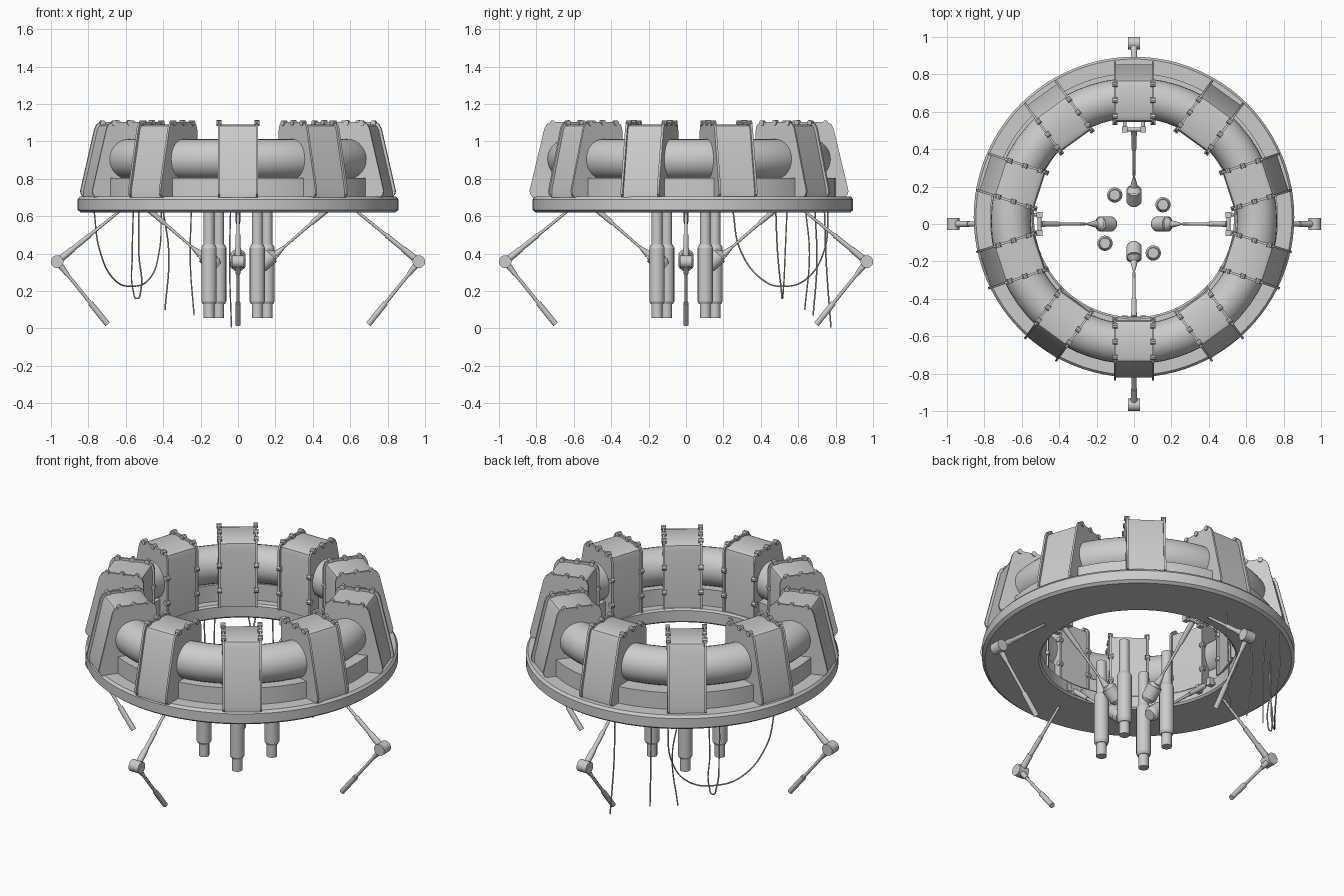
import bpy, bmesh, math
from mathutils import Vector, Matrix

cube = bpy.data.objects.get("Cube")
if cube:
    bpy.data.objects.remove(cube, do_unlink=True)

GREY = (0.6, 0.6, 0.6, 1)
metal = bpy.data.materials.new("plain grey")
metal.diffuse_color = GREY
metal.use_nodes = True
metal.node_tree.nodes["Principled BSDF"].inputs["Base Color"].default_value = GREY

DISC_Y = 0.037   # centre of the base disc and plinth
RING_Y = 0.016   # centre of the tube and the clamps


def place(name, mesh, y=0, turn=0):
    ob = bpy.data.objects.new(name, mesh)
    bpy.context.collection.objects.link(ob)
    ob.location.y = y
    ob.rotation_euler.z = turn
    return ob


def finish(name, bm):
    bmesh.ops.recalc_face_normals(bm, faces=bm.faces)
    mesh = bpy.data.meshes.new(name)
    bm.to_mesh(mesh)
    bm.free()
    mesh.materials.append(metal)
    mesh.shade_smooth()
    mesh.set_sharp_from_angle(angle=math.radians(32))
    return mesh


def lathe(name, profile, y, steps=72):
    """Closed (radius, z) profile spun about the z axis."""
    bm = bmesh.new()
    vs = [bm.verts.new((r, 0, z)) for r, z in profile]
    es = [bm.edges.new((vs[i - 1], vs[i])) for i in range(len(vs))]
    bmesh.ops.spin(bm, geom=vs + es, cent=(0, 0, 0), axis=(0, 0, 1),
                   angle=math.tau, steps=steps, use_merge=True)
    bmesh.ops.remove_doubles(bm, verts=bm.verts, dist=0.0001)
    return place(name, finish(name, bm), y)


def rod(bm, a, b, r1, r2=None, sides=14):
    """Cylinder or cone from a to b."""
    a, b = Vector(a), Vector(b)
    d = b - a
    m = Matrix.Translation((a + b) / 2) @ d.to_track_quat('Z', 'Y').to_matrix().to_4x4()
    bmesh.ops.create_cone(bm, cap_ends=True, segments=sides, radius1=r1,
                          radius2=r1 if r2 is None else r2, depth=d.length, matrix=m)


def slab(bm, profile, y0, y1):
    """(x, z) profile extruded from y0 to y1."""
    face = bm.faces.new([bm.verts.new((x, y0, z)) for x, z in profile])
    out = bmesh.ops.extrude_face_region(bm, geom=[face])
    moved = [v for v in out["geom"] if isinstance(v, bmesh.types.BMVert)]
    bmesh.ops.translate(bm, verts=moved, vec=(0, y1 - y0, 0))


def box(bm, centre, size):
    bmesh.ops.create_cube(bm, size=1, matrix=Matrix.Translation(centre)
                          @ Matrix.Diagonal((*size, 1)))


# Base disc with a rounded rim, and the low plinth on it
lathe("base_disc", [(.535, .63), (.545, .62), (.84, .62), (.857, .633),
                    (.857, .69), (.845, .705), (.545, .705), (.535, .695)], DISC_Y, 96)
lathe("plinth_ring", [(.59, .70), (.77, .70), (.77, .805), (.59, .805)], DISC_Y)

# Ring tube
tube = [(.658 + .107 * math.cos(k * math.tau / 28), .905 + .107 * math.sin(k * math.tau / 28))
        for k in range(28)]
lathe("ring_tube", tube, RING_Y, 60)

# Ten clamps: a core, two edge flanges and bolts
core = [(.53, .70), (.53, 1.05), (.537, 1.078), (.56, 1.09), (.728, 1.09),
        (.748, 1.083), (.76, 1.06), (.836, .74), (.836, .70)]
flange = [(.518, .70), (.518, 1.06), (.528, 1.09), (.555, 1.103), (.735, 1.103),
          (.76, 1.093), (.773, 1.07), (.853, .735), (.848, .715), (.83, .70)]
bm = bmesh.new()
slab(bm, core, -.098, .098)
for s in (-1, 1):
    slab(bm, flange, s * .096, s * .108)
    for x, z in ((.56, 1.098), (.645, 1.1), (.73, 1.098), (.527, .95), (.527, .8)):
        rod(bm, (x, s * .088, z), (x, s * .114, z), .015, sides=10)
clamp = finish("clamp", bm)
for k in range(10):
    place(f"clamp_{k + 1}", clamp, RING_Y, math.radians(90 + 36 * k))

# Outer folding legs: upper strut, elbow and lower strut
bm = bmesh.new()
elbow = Vector((.967, 0, .357))
hip, foot = Vector((.63, 0, .63)), Vector((.697, 0, .022))
up, low = hip - elbow, foot - elbow
rod(bm, hip, elbow + up * .5, .007, .009)
rod(bm, elbow + up * .52, elbow + up * .2, .013)
rod(bm, elbow + up * .25, elbow, .016, .019)
rod(bm, elbow - Vector((0, .032, 0)), elbow + Vector((0, .032, 0)), .034, sides=20)
rod(bm, elbow, elbow + low * .2, .018, .012)
rod(bm, elbow, elbow + low * .7, .009)
rod(bm, elbow + low * .66, foot, .015)
leg = finish("outer_leg", bm)

# Inner arms: bracket, tapered boom and tilted head
bm = bmesh.new()
root, wrist = Vector((.50, 0, .655)), Vector((.20, 0, .395))
boom = wrist - root
rod(bm, root, root + boom * .35, .016, .012)
rod(bm, root + boom * .3, wrist, .009, .006)
rod(bm, root + boom * .85, wrist, .008, .02)
rod(bm, wrist, (.175, 0, .385), .022, .042, 18)
rod(bm, (.18, 0, .39), (.125, 0, .34), .042, sides=18)
rod(bm, (.125, 0, .34), (.11, 0, .327), .042, .03, 18)
rod(bm, (.505, -.06, .66), (.505, .06, .66), .01)
for s in (-1, 1):
    box(bm, (.505, s * .05, .66), (.03, .028, .045))
    rod(bm, (.505, s * .05, .66), (.55, s * .05, .66), .009)
arm = finish("inner_arm", bm)

# Hanging cylinders: thin stem, thick body, thin tip
bm = bmesh.new()
x, y = .155, .103
for z0, z1, r0, r1 in ((.055, .15, .029, .029), (.13, .145, .033, .041),
                       (.145, .43, .041, .041), (.43, .45, .041, .031),
                       (.44, .65, .029, .029)):
    rod(bm, (x, y, z0), (x, y, z1), r0, r1, 16)
canister = finish("hanging_cylinder", bm)

for k in range(4):
    for name, mesh in (("outer_leg", leg), ("inner_arm", arm), ("hanging_cylinder", canister)):
        place(f"{name}_{k + 1}", mesh, 0, k * math.pi / 2)

# Loose cables under the back right of the disc
cables = {
    "cable_wide_loop": [(-.77, .25, .63), (-.74, .29, .42), (-.66, .41, .26), (-.57, .52, .225),
                        (-.47, .65, .27), (-.42, .74, .42), (-.41, .76, .63)],
    "cable_narrow_loop": [(-.56, .48, .63), (-.565, .49, .4), (-.56, .51, .2),
                          (-.54, .515, .16), (-.52, .52, .2), (-.53, .53, .4), (-.53, .54, .63)],
    "cable_a": [(-.40, .64, .63), (-.37, .66, .4), (-.39, .635, .1)],
    "cable_b": [(-.25, .69, .63), (-.255, .7, .35), (-.235, .68, .07)],
    "cable_c": [(-.04, .74, .63), (-.045, .75, .35), (-.035, .775, .005)],
}
for name, pts in cables.items():
    cu = bpy.data.curves.new(name, 'CURVE')
    cu.dimensions = '3D'
    cu.bevel_depth = .004
    cu.bevel_resolution = 1
    cu.use_fill_caps = True
    sp = cu.splines.new('BEZIER')
    sp.bezier_points.add(len(pts) - 1)
    for bp, p in zip(sp.bezier_points, pts):
        bp.co = p
        bp.handle_left_type = bp.handle_right_type = 'AUTO'
    cu.materials.append(metal)
    place(name, cu)
